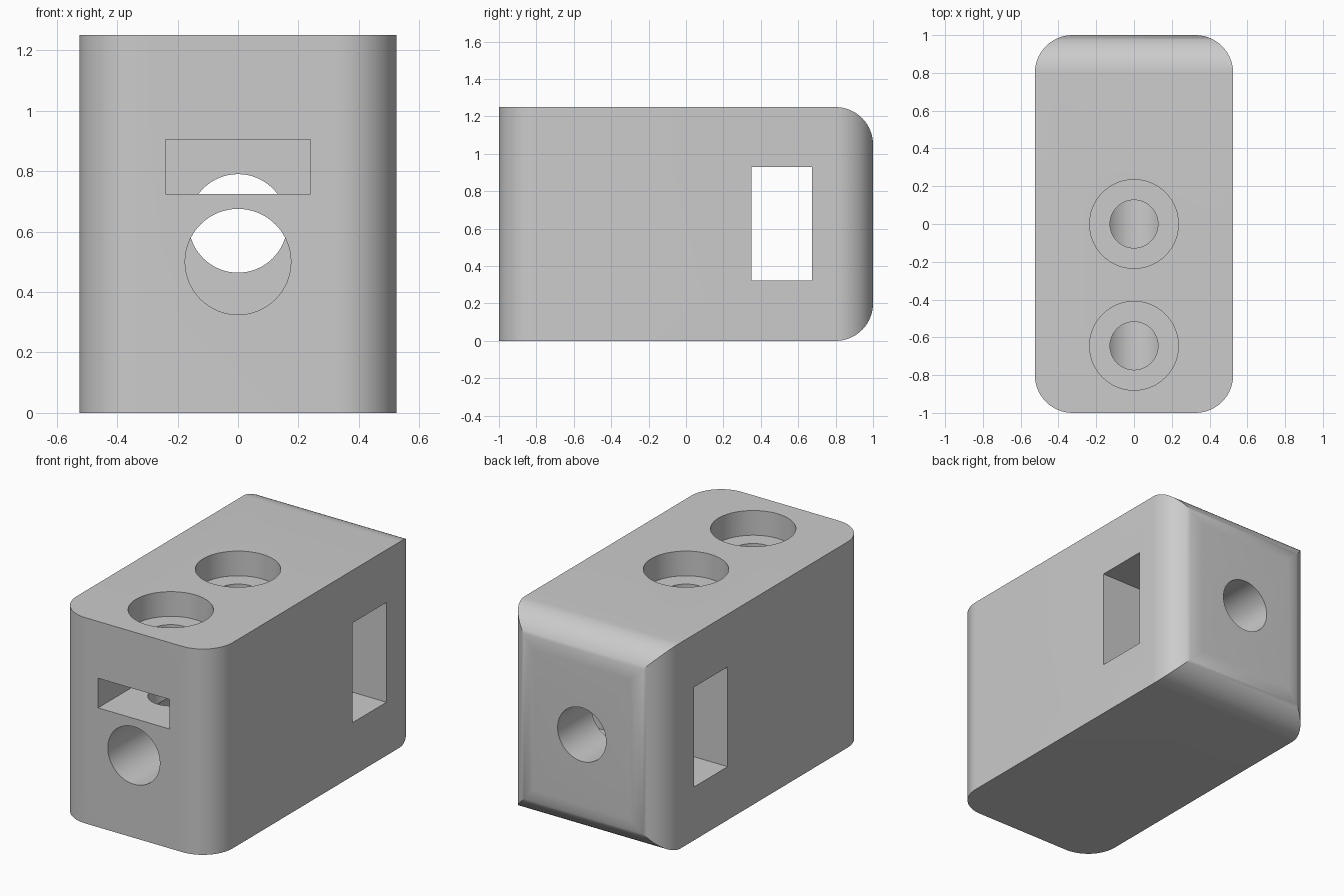
import bpy, bmesh, math
from mathutils import Matrix

cube = bpy.data.objects.get("Cube")
if cube:
    bpy.data.objects.remove(cube, do_unlink=True)

HALF_WIDTH, HEIGHT, RADIUS = 0.525, 1.25, 0.2

grey = bpy.data.materials.new("plain grey")
grey.use_nodes = True
colour = (0.6, 0.6, 0.6, 1)
grey.diffuse_color = colour
grey.node_tree.nodes["Principled BSDF"].inputs["Base Color"].default_value = colour


def make_object(name, bm):
    bmesh.ops.recalc_face_normals(bm, faces=bm.faces)
    mesh = bpy.data.meshes.new(name)
    bm.to_mesh(mesh)
    bm.free()
    mesh.materials.append(grey)
    obj = bpy.data.objects.new(name, mesh)
    bpy.context.collection.objects.link(obj)
    return obj


def box(name, x, y, z, rounded=None):
    """Box between ranges; edges chosen by the rule are rounded."""
    bm = bmesh.new()
    bmesh.ops.create_cube(bm, size=1)
    for v in bm.verts:
        v.co = [r[0] if c < 0 else r[1] for c, r in zip(v.co, (x, y, z))]
    if rounded:
        edges = [e for e in bm.edges if rounded(*e.verts)]
        bmesh.ops.bevel(bm, geom=edges, offset=RADIUS, segments=16,
                        profile=0.5, affect='EDGES')
    return make_object(name, bm)


def cylinder(name, radius, centre, length, along_y=False):
    bm = bmesh.new()
    turn = Matrix.Rotation(math.pi / 2, 4, 'X') if along_y else Matrix()
    bmesh.ops.create_cone(bm, cap_ends=True, segments=64, radius1=radius,
                          radius2=radius, depth=length,
                          matrix=Matrix.Translation(centre) @ turn)
    return make_object(name, bm)


def combine(target, tool, operation):
    mod = target.modifiers.new(tool.name, 'BOOLEAN')
    mod.operation, mod.solver, mod.object = operation, 'EXACT', tool
    bpy.context.view_layer.objects.active = target
    bpy.ops.object.modifier_apply(modifier=mod.name)
    bpy.data.objects.remove(tool, do_unlink=True)


# Body: upright rounded block trimmed by one with rounded rear edges
block = box("block_body", (-HALF_WIDTH, HALF_WIDTH), (-1, 1), (0, HEIGHT),
            lambda a, b: abs(a.co.z - b.co.z) > 0.1)
rear_trim = box("rear_trim", (-1, 1), (-2, 1), (0, HEIGHT),
                lambda a, b: a.co.y > 0.9 and b.co.y > 0.9
                and abs(a.co.x - b.co.x) > 0.1)
combine(block, rear_trim, 'INTERSECT')

# Openings: cross window, front slot, front and rear bores
cutters = [
    box("side_window", (-1, 1), (0.35, 0.675), (0.324, 0.93)),
    box("front_slot", (-0.24, 0.24), (-1.2, 0.5), (0.725, 0.905)),
    cylinder("front_bore", 0.175, (0, -0.4, 0.5), 1.6, True),
    cylinder("rear_bore", 0.163, (0, 0.9, 0.627), 0.6, True),
]

# Two counterbored screw holes reaching down into the front bore
for y in (-0.645, 0):
    cutters.append(cylinder("screw_recess", 0.235, (0, y, HEIGHT), 0.3))
    cutters.append(cylinder("screw_shaft", 0.127, (0, y, 0.85), 0.7))

for cutter in cutters:
    combine(block, cutter, 'DIFFERENCE')

bpy.ops.object.select_all(action='DESELECT')
block.select_set(True)
bpy.context.view_layer.objects.active = block
bpy.ops.object.shade_smooth_by_angle(angle=math.radians(30))
